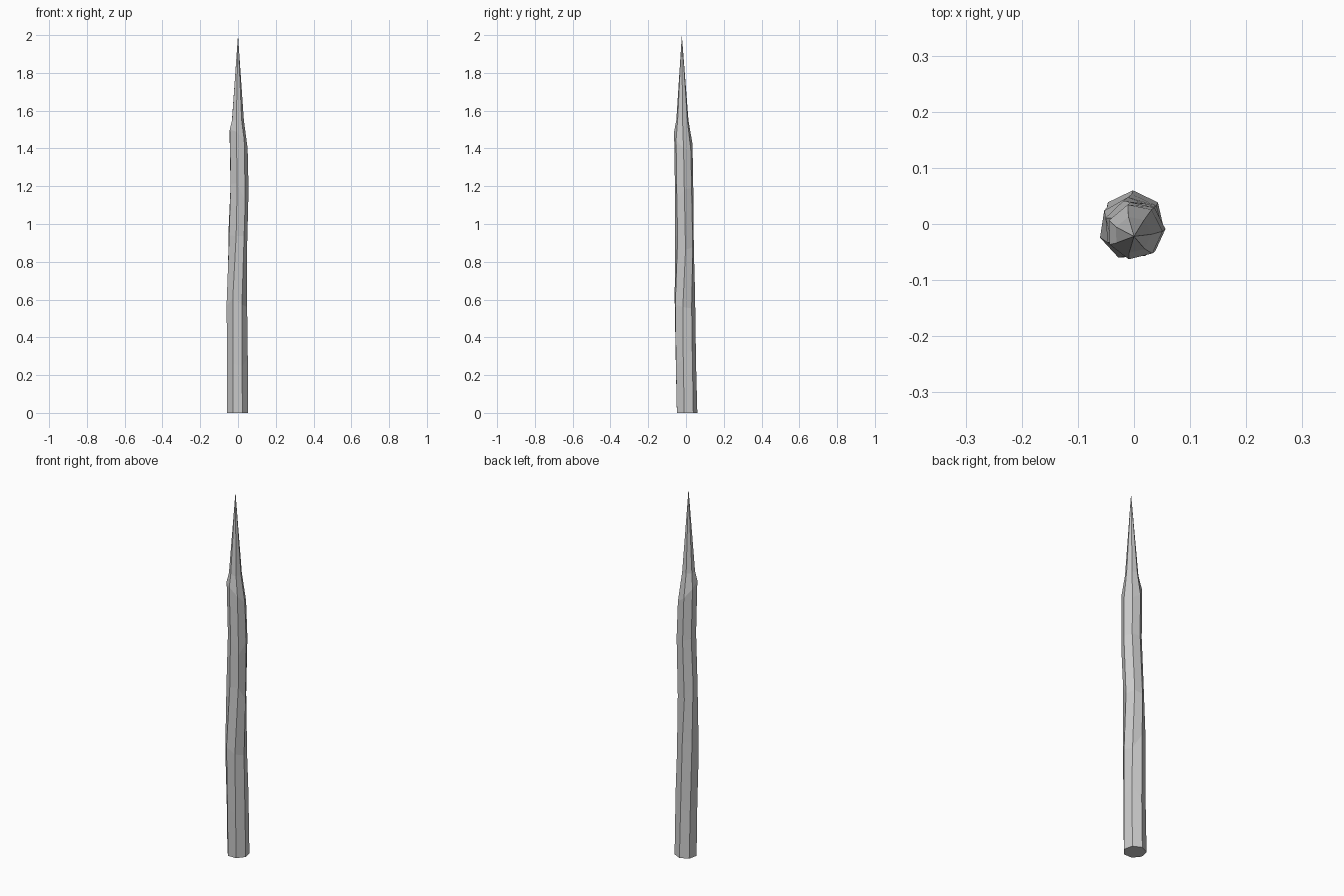
import bpy
import bmesh
import random
from math import sin, cos, radians, tau

if "Cube" in bpy.data.objects:
    bpy.data.objects.remove(bpy.data.objects["Cube"])

random.seed(4)
SIDES = 7

# Rings up the bent shaft: z, centre x, centre y, radius, twist in degrees
RINGS = [
    (0.00, -0.002, 0.003, 0.057, 0),
    (0.30, -0.003, -0.003, 0.056, 1),
    (0.60, -0.007, -0.008, 0.056, 4),
    (0.90, -0.003, -0.007, 0.051, 18),
    (1.17, 0.006, -0.010, 0.050, 14),
    (1.445, 0.001, -0.014, 0.050, 14),
    (1.55, -0.002, -0.019, 0.033, 14),
]
SHOULDER = 5
TIP = (0.0, -0.022, 2.0)

bm = bmesh.new()
loops = []
for i, (z, cx, cy, r, twist) in enumerate(RINGS):
    loop = []
    for k in range(SIDES):
        a = radians(90 + twist) + tau * k / SIDES
        zz = z
        # Slanted carved shoulder, and slightly uneven rings on the shaft
        if i == SHOULDER:
            zz -= 0.045 * cos(a) + 0.035 * sin(a)
        elif 0 < i < SHOULDER:
            zz += random.uniform(-0.06, 0.06)
        loop.append(bm.verts.new((cx + r * cos(a), cy + r * sin(a), zz)))
    loops.append(loop)

# Shaft and carved facets
for lo, hi in zip(loops, loops[1:]):
    for k in range(SIDES):
        n = (k + 1) % SIDES
        bm.faces.new((lo[k], lo[n], hi[n], hi[k]))

# Flat base and sharp point
bm.faces.new(list(reversed(loops[0])))
tip = bm.verts.new(TIP)
for k in range(SIDES):
    bm.faces.new((loops[-1][k], loops[-1][(k + 1) % SIDES], tip))

bmesh.ops.recalc_face_normals(bm, faces=bm.faces)
mesh = bpy.data.meshes.new("wooden_stake")
bm.to_mesh(mesh)
bm.free()
stake = bpy.data.objects.new("wooden_stake", mesh)
bpy.context.collection.objects.link(stake)
